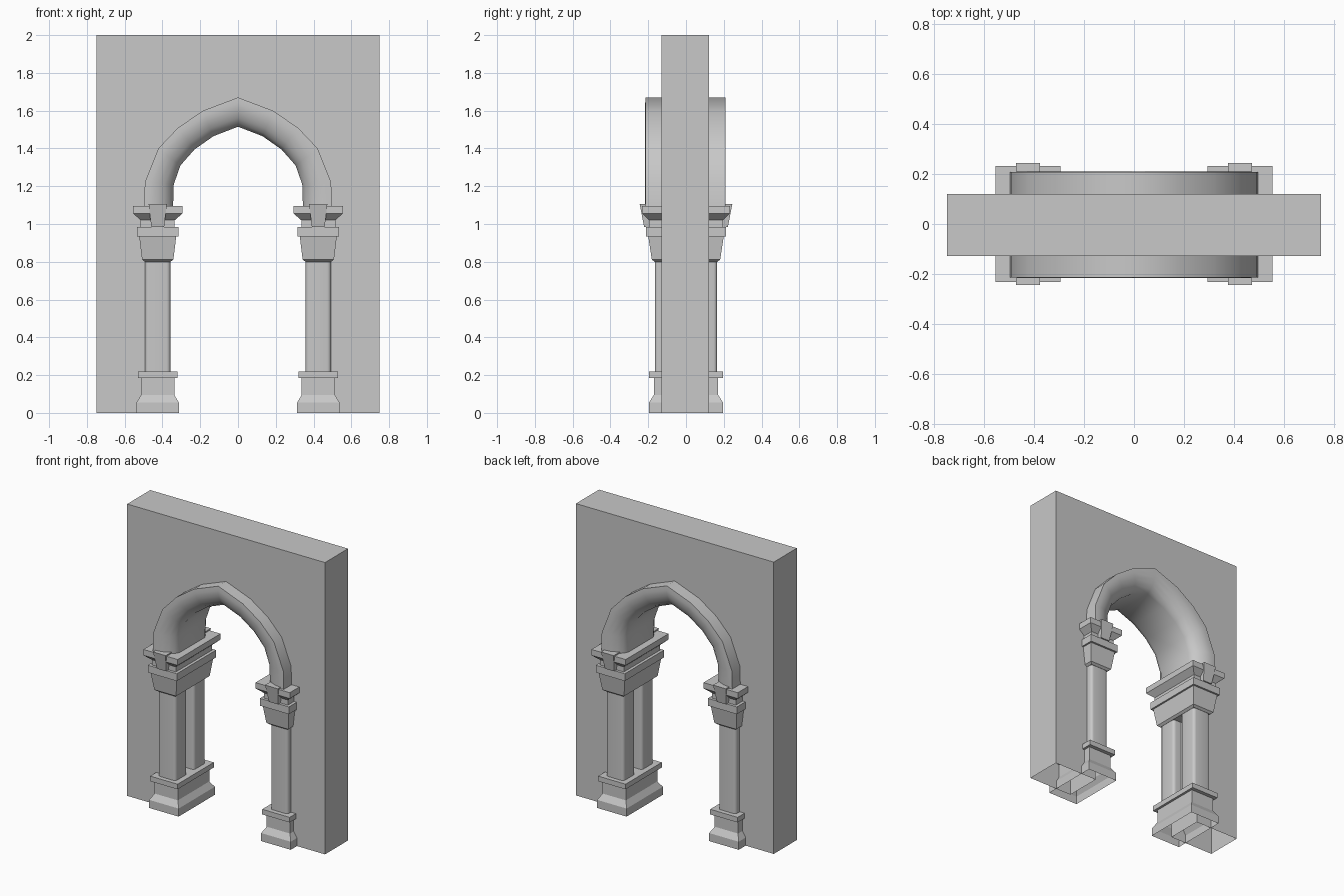
import bpy, bmesh, math

old = bpy.data.objects.get("Cube")
if old:
    bpy.data.objects.remove(old, do_unlink=True)

stone = bpy.data.materials.new("grey_stone")
stone.use_nodes = True
GREY = (0.58, 0.58, 0.58, 1)
stone.diffuse_color = GREY
stone.node_tree.nodes["Principled BSDF"].inputs["Base Color"].default_value = GREY


def finish(name, bm, smooth=None):
    bmesh.ops.recalc_face_normals(bm, faces=bm.faces)
    mesh = bpy.data.meshes.new(name)
    bm.to_mesh(mesh)
    bm.free()
    mesh.materials.append(stone)
    obj = bpy.data.objects.new(name, mesh)
    bpy.context.collection.objects.link(obj)
    if smooth:
        bpy.ops.object.select_all(action='DESELECT')
        obj.select_set(True)
        bpy.context.view_layer.objects.active = obj
        bpy.ops.object.shade_smooth_by_angle(angle=math.radians(smooth))
    return obj


def loft(bm, loops, closed=True):
    """Skin consecutive point loops and return their vertices."""
    rows = [[bm.verts.new(p) for p in loop] for loop in loops]
    n = len(rows[0])
    for a, b in zip(rows, rows[1:]):
        for i in range(n if closed else n - 1):
            j = (i + 1) % n
            bm.faces.new((a[i], a[j], b[j], b[i]))
    return rows


def rect(x, y, hx, hy, z, radius=0):
    """Rectangle at height z, with rounded corners if asked."""
    pts = []
    for k, (sx, sy) in enumerate(((1, 1), (-1, 1), (-1, -1), (1, -1))):
        cx, cy = x + sx * (hx - radius), y + sy * (hy - radius)
        for s in range(5 if radius else 1):
            a = math.pi / 2 * (k + s / 4)
            pts.append((cx + radius * math.cos(a), cy + radius * math.sin(a), z))
    return pts


def stack(name, loops, bottom=True, smooth=None):
    bm = bmesh.new()
    rows = loft(bm, loops)
    bm.faces.new(rows[-1])
    if bottom:
        bm.faces.new(rows[0])
    return finish(name, bm, smooth)


# Pointed arch half-curves, springing to apex
OUTER = [(.498, 1.05), (.493, 1.22), (.422, 1.40), (.317, 1.51), (.185, 1.60), (0, 1.67)]
INNER = [(.345, 1.05), (.340, 1.21), (.305, 1.31), (.230, 1.395), (.130, 1.465), (0, 1.515)]


def both_halves(half):
    return [(-x, z) for x, z in half] + [(x, z) for x, z in half[-2::-1]]


outer, inner = both_halves(OUTER), both_halves(INNER)

# Wall with arched opening, underside left open
JAMB, W, H, FRONT, BACK = .42, .75, 2, -.129, .121
opening = [((a + c) / 2, (b + d) / 2) for (a, b), (c, d) in zip(outer, inner)]
opening = [(-JAMB, 0)] + opening + [(JAMB, 0)]
# One outline point facing each opening point, so the faces are clean strips
outline = [(-W, 0), (-W, 1.05), (-W, H)] + [(x, H) for x, z in opening[3:-3]]
outline += [(W, H), (W, 1.05), (W, 0)]
bm = bmesh.new()
for y in (FRONT, BACK):
    loft(bm, [[(x, y, z) for x, z in path] for path in (outline, opening)], closed=False)
for path in (outline, opening):
    loft(bm, [[(x, y, z) for x, z in path] for y in (FRONT, BACK)], closed=False)
bmesh.ops.remove_doubles(bm, verts=bm.verts, dist=1e-4)
finish("wall", bm)

# Arch moulding: flat outer rim, rounded face, plain soffit
section = [(0, .211), (.2, .213), (.45, .207), (.7, .190), (.88, .168), (1, .135)]
ring = [(t, -y - .003) for t, y in section] + [(t, y - .003) for t, y in section[::-1]]
bm = bmesh.new()
loft(bm, [[(ox + (ix - ox) * t, y, oz + (iz - oz) * t) for t, y in ring]
          for (ox, oz), (ix, iz) in zip(outer, inner)])
finish("arch_moulding", bm, 45)

# Supports on either side: (half width, half depth, height) tiers
BASE = [(.112, .196, 0), (.112, .196, .055), (.088, .170, .095), (.088, .170, .185),
        (.104, .196, .185), (.104, .196, .22)]
CAPITAL = [(.068, .166, .80), (.083, .181, .812), (.098, .200, .935), (.110, .213, .935),
           (.110, .213, .985), (.090, .195, .985), (.090, .195, 1.02),
           (.130, .232, 1.055), (.130, .232, 1.095)]
for side, s in (("left", 1), ("right", -1)):
    cx = s * .425
    stack(side + "_base", [rect(cx, 0, hx, hy, z) for hx, hy, z in BASE], bottom=False)
    stack(side + "_capital", [rect(cx, 0, hx, hy, z) for hx, hy, z in CAPITAL])
    for end, e in (("front", -1), ("back", 1)):
        # Rounded square shaft
        stack(f"{side}_{end}_column",
              [rect(cx, e * .1, .067, .065, z, .02) for z in (.21, .81)], smooth=40)
        # Tapered bracket block on the capital
        stack(f"{side}_{end}_bracket",
              [rect(cx, e * .18, .034, .042, .985),
               rect(cx, e * .18, .048, .065, 1.105)])
